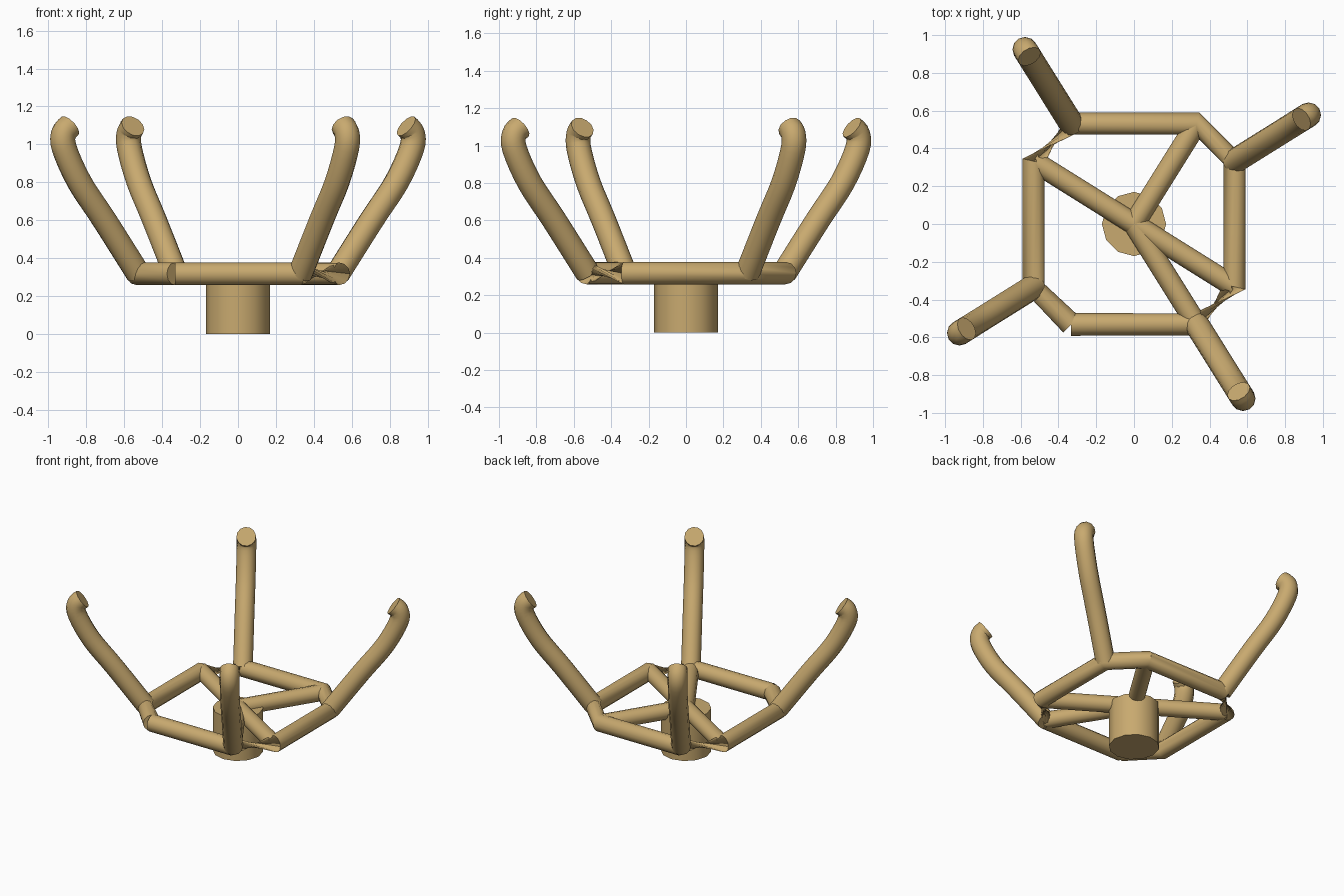
import bpy, bmesh, math
from mathutils import Vector

if "Cube" in bpy.data.objects:
    bpy.data.objects.remove(bpy.data.objects["Cube"])

wood = bpy.data.materials.new("tan")
wood.diffuse_color = (0.58, 0.40, 0.16, 1)
wood.use_nodes = True
wood.node_tree.nodes["Principled BSDF"].inputs["Base Color"].default_value = wood.diffuse_color
X, Y = Vector((1, 0, 0)), Vector((0, 1, 0))
Z0 = 0.318   # height of ring and spokes


def finish(name, bm):
    me = bpy.data.meshes.new(name)
    bm.to_mesh(me)
    bm.free()
    ob = bpy.data.objects.new(name, me)
    bpy.context.collection.objects.link(ob)
    me.materials.append(wood)
    bpy.ops.object.select_all(action='DESELECT')
    ob.select_set(True)
    bpy.context.view_layer.objects.active = ob
    bpy.ops.object.shade_smooth_by_angle(angle=math.radians(40))
    return ob


def tube(name, path, r, sides=12):
    """Sweep a circle along a path, with capped ends."""
    pts = [Vector(p) for p in path]
    bm = bmesh.new()
    rings = []
    for i, p in enumerate(pts):
        t = (pts[min(i + 1, len(pts) - 1)] - pts[max(i - 1, 0)]).normalized()
        u = t.cross(X if abs(t.x) < 0.9 else Y).normalized()
        v = t.cross(u)
        rings.append([bm.verts.new(p + r * (math.cos(a) * u + math.sin(a) * v))
                      for a in (2 * math.pi * k / sides for k in range(sides))])
    for a, b in zip(rings, rings[1:]):
        for k in range(sides):
            n = (k + 1) % sides
            bm.faces.new((a[k], a[n], b[n], b[k]))
    bm.faces.new(rings[0][::-1])
    bm.faces.new(rings[-1])
    return finish(name, bm)


def polar(radius, deg, z):
    a = math.radians(deg)
    return (radius * math.cos(a), radius * math.sin(a), z)


def smooth_profile(p, steps=4):
    """Catmull-Rom through (radius, height) points."""
    q = [Vector(c) for c in p]
    q = [2 * q[0] - q[1]] + q + [2 * q[-1] - q[-2]]
    out = []
    for a, b, c, d in zip(q, q[1:], q[2:], q[3:]):
        for s in range(steps):
            t = s / steps
            out.append(0.5 * (2 * b + (c - a) * t + (2 * a - 5 * b + 4 * c - d) * t * t
                              + (3 * b - a - 3 * c + d) * t ** 3))
    return out + [q[-2]]


# central hub
bm = bmesh.new()
bmesh.ops.create_cone(bm, cap_ends=True, segments=12, radius1=0.17, radius2=0.17, depth=Z0)
bmesh.ops.translate(bm, verts=bm.verts, vec=(0, 0, Z0 / 2))
finish("hub", bm)

# eight-sided ring, started and ended at the same corner
corners = [238, 302, 328, 32, 58, 122, 148, 212, 238]
tube("ring", [polar(0.627, d, Z0) for d in corners], 0.06)

# spokes from the hub to the ring
for d in (58, 148, 302, 328):
    tube("spoke", [(0, 0, Z0), polar(0.627, d, Z0)], 0.057)

# upward curving arms with inturned tips
profile = smooth_profile([(0.62, 0.318), (0.83, 0.60), (0.985, 0.80),
                          (1.08, 0.98), (1.083, 1.06), (1.045, 1.097)])
for d in (32, 122, 212, 302):
    tube("arm", [polar(p.x, d, p.y) for p in profile], 0.066)
